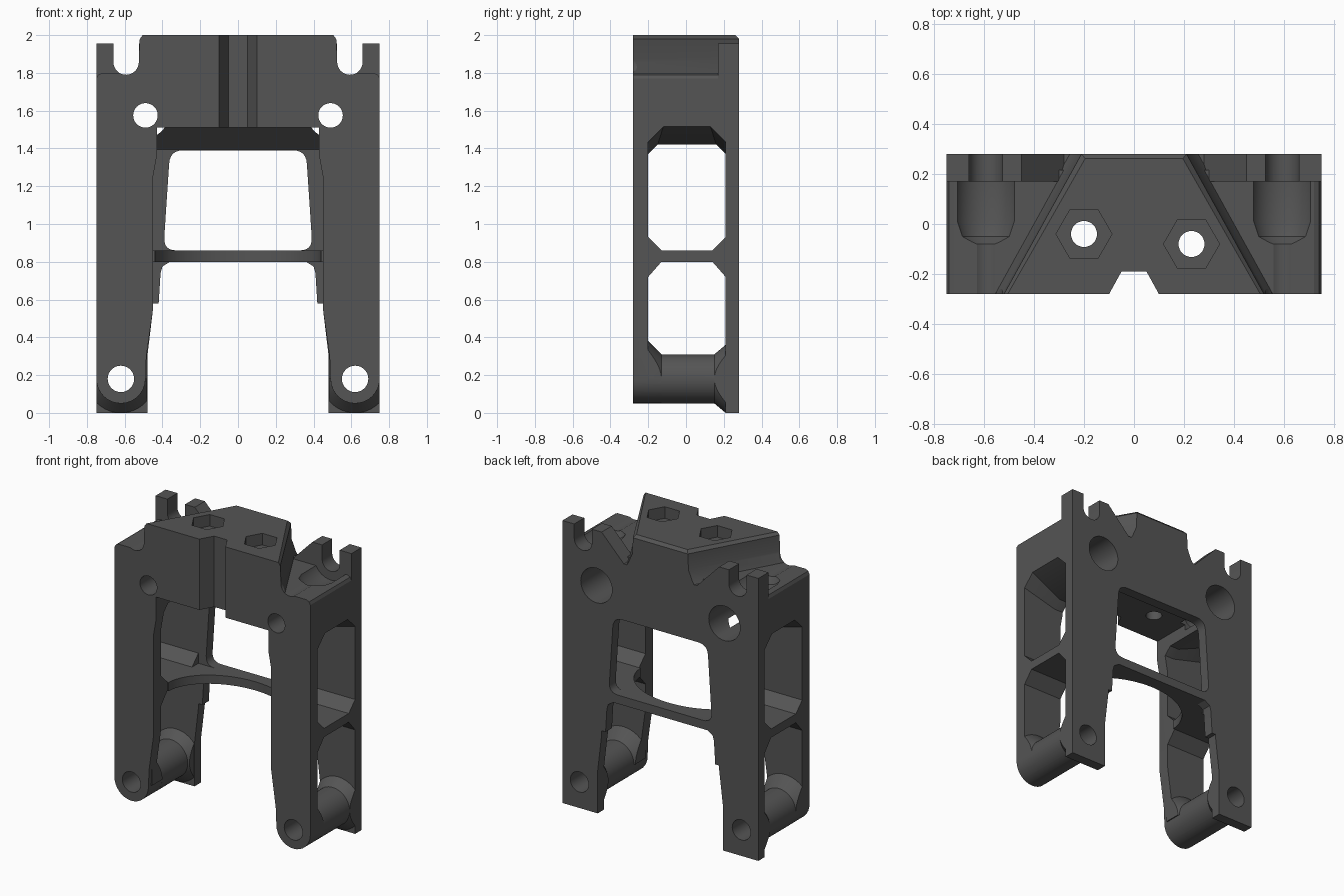
import bpy, bmesh
from math import cos, sin, pi
from mathutils import Vector

cube = bpy.data.objects.get("Cube")
if cube:
    bpy.data.objects.remove(cube, do_unlink=True)

grey = bpy.data.materials.new("dark_grey")
grey.use_nodes = True
grey.diffuse_color = (0.09, 0.09, 0.09, 1)
grey.node_tree.nodes["Principled BSDF"].inputs["Base Color"].default_value = (0.09, 0.09, 0.09, 1)

PLACE = {"x": lambda p, t: (t, p[0], p[1]),
         "y": lambda p, t: (p[0], t, p[1]),
         "z": lambda p, t: (p[0], p[1], t)}


def loft(name, axis, rings):
    """Closed solid through (position, outline) rings along an axis."""
    bm = bmesh.new()
    loops = [[bm.verts.new(PLACE[axis](p, t)) for p in pts] for t, pts in rings]
    n = len(loops[0])
    for a, b in zip(loops, loops[1:]):
        for i in range(n):
            j = (i + 1) % n
            bm.faces.new((a[i], a[j], b[j], b[i]))
    bm.faces.new(loops[0][::-1])
    bm.faces.new(loops[-1])
    bmesh.ops.recalc_face_normals(bm, faces=bm.faces)
    mesh = bpy.data.meshes.new(name)
    bm.to_mesh(mesh)
    bm.free()
    mesh.materials.append(grey)
    ob = bpy.data.objects.new(name, mesh)
    bpy.context.collection.objects.link(ob)
    return ob


def prism(name, axis, pts, lo, hi):
    return loft(name, axis, [(lo, pts), (hi, pts)])


def box(name, x0, x1, y0, y1, z0, z1):
    return prism(name, "z", [(x0, y0), (x1, y0), (x1, y1), (x0, y1)], z0, z1)


def arc(cx, cy, r, a0=0, a1=2 * pi, n=32, closed=True):
    m = n if closed else n - 1
    return [(cx + r * cos(a0 + (a1 - a0) * i / m), cy + r * sin(a0 + (a1 - a0) * i / m)) for i in range(n)]


def rounded(pts, r, n=6):
    out = []
    for i, p in enumerate(pts):
        p, a, b = Vector(p), Vector(pts[i - 1]), Vector(pts[(i + 1) % len(pts)])
        s, e = p + (a - p).normalized() * r, p + (b - p).normalized() * r
        for k in range(n + 1):
            t = k / n
            out.append(tuple(s * (1 - t) ** 2 + p * 2 * t * (1 - t) + e * t * t))
    return out


def mirrored(half):
    return half + [(-x, z) for x, z in reversed(half)]


def side(pts, s):
    return [(x * s, z) for x, z in pts]


def combine(target, tool, operation):
    mod = target.modifiers.new("bool", "BOOLEAN")
    mod.operation, mod.solver, mod.object = operation, "EXACT", tool
    bpy.context.view_layer.objects.active = target
    bpy.ops.object.modifier_apply(modifier=mod.name)
    bpy.data.objects.remove(tool, do_unlink=True)


def cut(target, tool):
    combine(target, tool, "DIFFERENCE")


def join(target, tool):
    combine(target, tool, "UNION")


FRONT, BACK, WALL = -0.28, 0.28, 0.21
BOSS = (0.62, 0.18)
BOLT = (0.49, 1.575)

# Main arch: two legs and the upper bridge
half = [(0.43, 1.51), (0.43, 1.36), (0.45, 1.25), (0.45, 0.55), (0.485, 0.3)]
half += arc(*BOSS, 0.13, pi, 2 * pi, 17, False)
half += [(0.75, 1.77), (0.74, 1.79), (0.72, 1.80)]
frame = prism("frame", "y", mirrored(half), FRONT, WALL + 0.005)

# Octagonal windows through the legs, sloped ceiling on the upper one
def octagon(z0, z1, c0, c1):
    return [(-0.13, z0), (0.14, z0), (WALL, z0 + c0), (WALL, z1 - c1),
            (WALL - c1, z1), (c1 - 0.2, z1), (-0.2, z1 - c1), (-0.2, z0 + c0)]

lower = [(-0.2, 0.18), (WALL, 0.18), (WALL, 0.72), (0.14, 0.80), (-0.13, 0.80), (-0.2, 0.72)]
for s in (1, -1):
    cut(frame, prism("lower_window", "x", lower, 0.38 * s, 0.8 * s))
    cut(frame, loft("upper_window", "x", [(0.38 * s, octagon(0.86, 1.42, 0.07, 0.05)),
                                          (0.5 * s, octagon(0.86, 1.42, 0.07, 0.05)),
                                          (0.75 * s, octagon(0.86, 1.515, 0.07, 0.08)),
                                          (0.8 * s, octagon(0.86, 1.515, 0.07, 0.08))]))

# Back plate with prongs, thicker at the head
half = [(0.28, 1.78), (0.45, 1.955), (0.75, 1.955), (0.75, 0), (0.48, 0), (0.48, 0.3), (0.45, 0.55),
        (0.45, 0.58), (0.42, 0.58), (0.41, 0.74), (0.40, 0.775), (0.36, 0.80)]
plate = prism("back_plate", "y", mirrored(half), 0.17, BACK)
cut(plate, box("thin_area", -0.9, 0.9, 0, WALL, -0.1, 1.6))
opening = rounded([(-0.395, 0.86), (0.395, 0.86), (0.36, 1.39), (-0.36, 1.39)], 0.07)
cut(plate, prism("opening", "y", opening, 0.1, 0.4))
join(frame, plate)

# Sloped ceiling behind the front arch
join(frame, prism("ceiling_wedge", "x", [(0.09, 1.53), (0.09, 1.51), (0.215, 1.39), (0.23, 1.53)], -0.44, 0.44))

# Crossbar with a concave front edge
bar = box("crossbar", -0.5, 0.5, -0.13, 0.25, 0.80, 0.86)
oval = [(0.44 * x, 0.33 * y - 0.14) for x, y in arc(0, 0, 1, n=64)]
cut(bar, prism("bar_curve", "z", oval, 0.7, 0.95))
join(frame, bar)

# Tapered top block with flared foot and chamfered rim
def trapezoid(d, back=BACK):
    return [(-0.52 - d, FRONT), (0.52 + d, FRONT), (0.21 + d, back), (-0.21 - d, back)]

join(frame, loft("top_block", "z", [(1.6, trapezoid(0.08)), (1.74, trapezoid(0.07)), (1.8, trapezoid(0.035)),
                                    (1.87, trapezoid(0.005)), (1.98, trapezoid(0)),
                                    (2.0, trapezoid(-0.015, 0.262))]))

for s in (1, -1):
    # Foot boss with conical ends
    ends = ((-0.25, 0.2), (-0.2, 0.2), (-0.13, 0.13), (0.15, 0.13), (WALL, 0.18), (0.25, 0.18))
    boss = loft("foot_boss", "y", [(y, side(arc(*BOSS, r, n=48), s)) for y, r in ends])
    x0, x1 = sorted((0.483 * s, 0.75 * s))
    combine(boss, box("boss_limit", x0, x1, -0.25, 0.25, 0, 0.5), "INTERSECT")
    cut(boss, box("boss_trim", -1, 1, -0.3, -0.129, -0.1, 0.18))
    join(frame, boss)
    # Foot and bolt holes, counterbored from the back
    cut(frame, prism("foot_hole", "y", side(arc(*BOSS, 0.07), s), -0.4, 0.4))
    cut(frame, prism("bolt_hole", "y", side(arc(*BOLT, 0.065), s), -0.4, 0.4))
    cut(frame, prism("counterbore", "y", side(arc(*BOLT, 0.12), s), 0, 0.4))
    # Cable slot with a wider scoop in front of the prongs
    slot = [(0.525, 2.1)] + arc(0.5925, 1.8575, 0.0675, pi, 2 * pi, 17, False) + [(0.66, 2.1)]
    cut(frame, prism("slot", "y", side(slot, s), -0.4, 0.4))
    scoop = arc(0.5925, 1.8575, 0.128)
    nose = arc(0.5925, 1.8575, 0.068)
    cut(frame, loft("scoop", "y", [(-0.08, side(nose, s)), (-0.05, side(arc(0.5925, 1.8575, 0.11), s)),
                                   (0.01, side(scoop, s)), (0.17, side(scoop, s))]))

# Front notch, hex pockets and vertical bolt holes
cut(frame, prism("notch", "z", [(-0.105, -0.29), (0.105, -0.29), (0.05, -0.19), (-0.05, -0.19)], 1.4, 2.1))
for x, y in ((-0.2, -0.04), (0.23, -0.08)):
    cut(frame, prism("hex_pocket", "z", arc(x, y, 0.112, n=6), 1.92, 2.1))
    cut(frame, prism("vertical_hole", "z", arc(x, y, 0.052), 1.3, 2.1))

bpy.ops.object.select_all(action="DESELECT")
frame.select_set(True)
bpy.context.view_layer.objects.active = frame
bpy.ops.object.shade_smooth_by_angle(angle=pi / 7)
